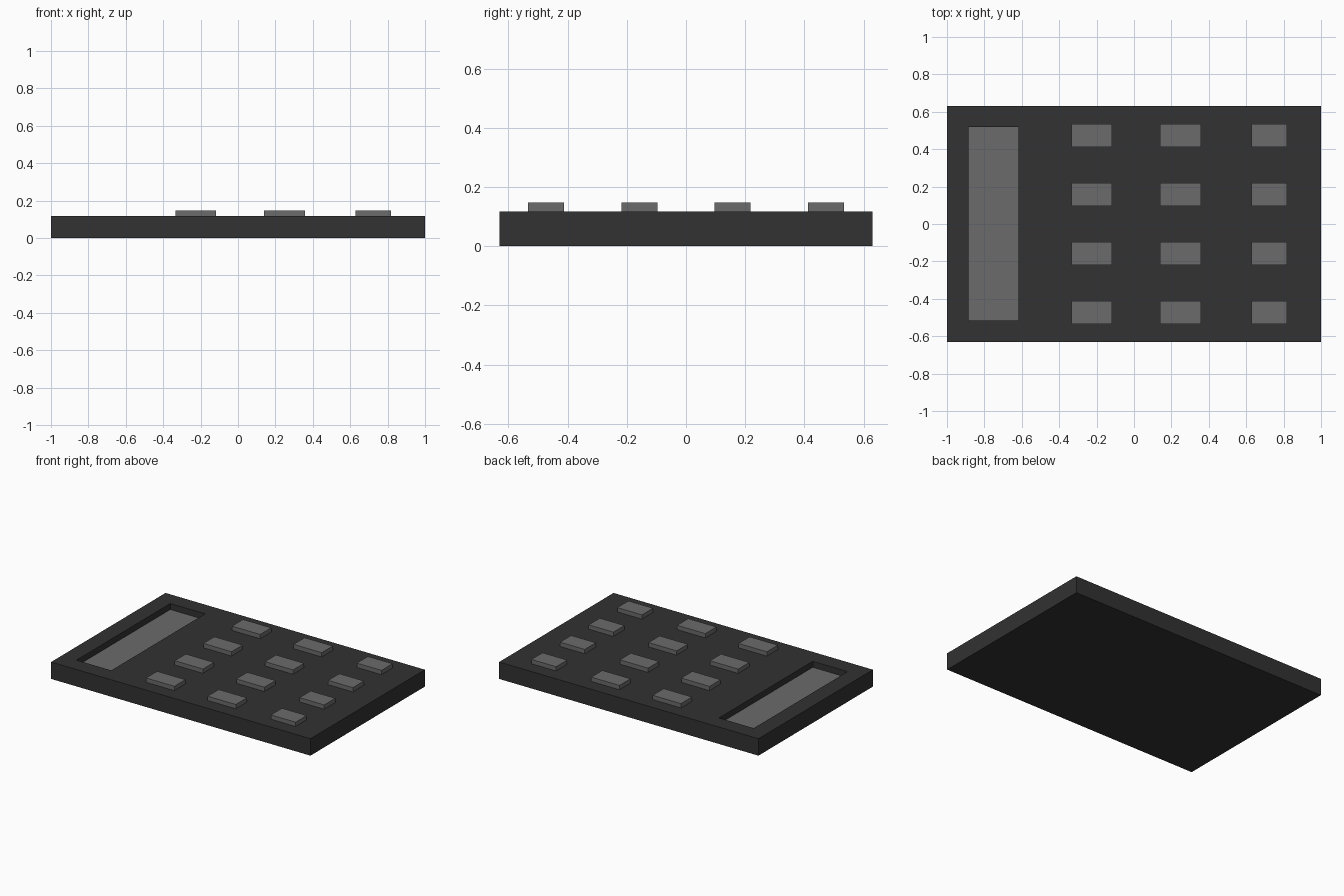
import bpy, bmesh

if "Cube" in bpy.data.objects:
    bpy.data.objects.remove(bpy.data.objects["Cube"])

BODY_TOP, FLOOR, KEY_TOP = 0.118, 0.076, 0.148


def material(name, v):
    m = bpy.data.materials.new(name)
    m.diffuse_color = (v, v, v, 1)
    m.use_nodes = True
    m.node_tree.nodes["Principled BSDF"].inputs["Base Color"].default_value = m.diffuse_color
    return m


def add_object(name, bm, *mats):
    bmesh.ops.recalc_face_normals(bm, faces=bm.faces)
    me = bpy.data.meshes.new(name)
    bm.to_mesh(me)
    bm.free()
    for m in mats:
        me.materials.append(m)
    ob = bpy.data.objects.new(name, me)
    bpy.context.collection.objects.link(ob)
    return ob


def box_bm(x0, x1, y0, y1, z0, z1):
    bm = bmesh.new()
    bmesh.ops.create_cube(bm, size=1)
    for v in bm.verts:
        v.co = (x1 if v.co.x > 0 else x0,
                y1 if v.co.y > 0 else y0,
                z1 if v.co.z > 0 else z0)
    return bm


dark = material("dark_plastic", 0.032)
light = material("light_plastic", 0.147)

# Case: slab whose top face is inset and pushed down to form the display recess
bm = box_bm(-1, 1, -0.63, 0.63, 0, BODY_TOP)
top = max(bm.faces, key=lambda f: f.calc_center_median().z)
bmesh.ops.inset_region(bm, faces=[top], thickness=0.1)
for v in top.verts:
    v.co.x = -0.617 if v.co.x > 0 else -0.885
    v.co.y = 0.518 if v.co.y > 0 else -0.515
floor = bmesh.ops.extrude_discrete_faces(bm, faces=[top])["faces"][0]
for v in floor.verts:
    v.co.z = FLOOR
floor.material_index = 1  # display panel
add_object("case", bm, dark, light)

# Keys: three columns of four, the last column narrower
columns = [(-0.335, -0.117), (0.14, 0.357), (0.628, 0.818)]
for c, (x0, x1) in enumerate(columns):
    for r in range(4):
        y = -0.473 + 0.3153 * r
        key = box_bm(x0, x1, y - 0.061, y + 0.061, BODY_TOP - 0.005, KEY_TOP)
        add_object(f"key_{c + 1}_{r + 1}", key, light)
